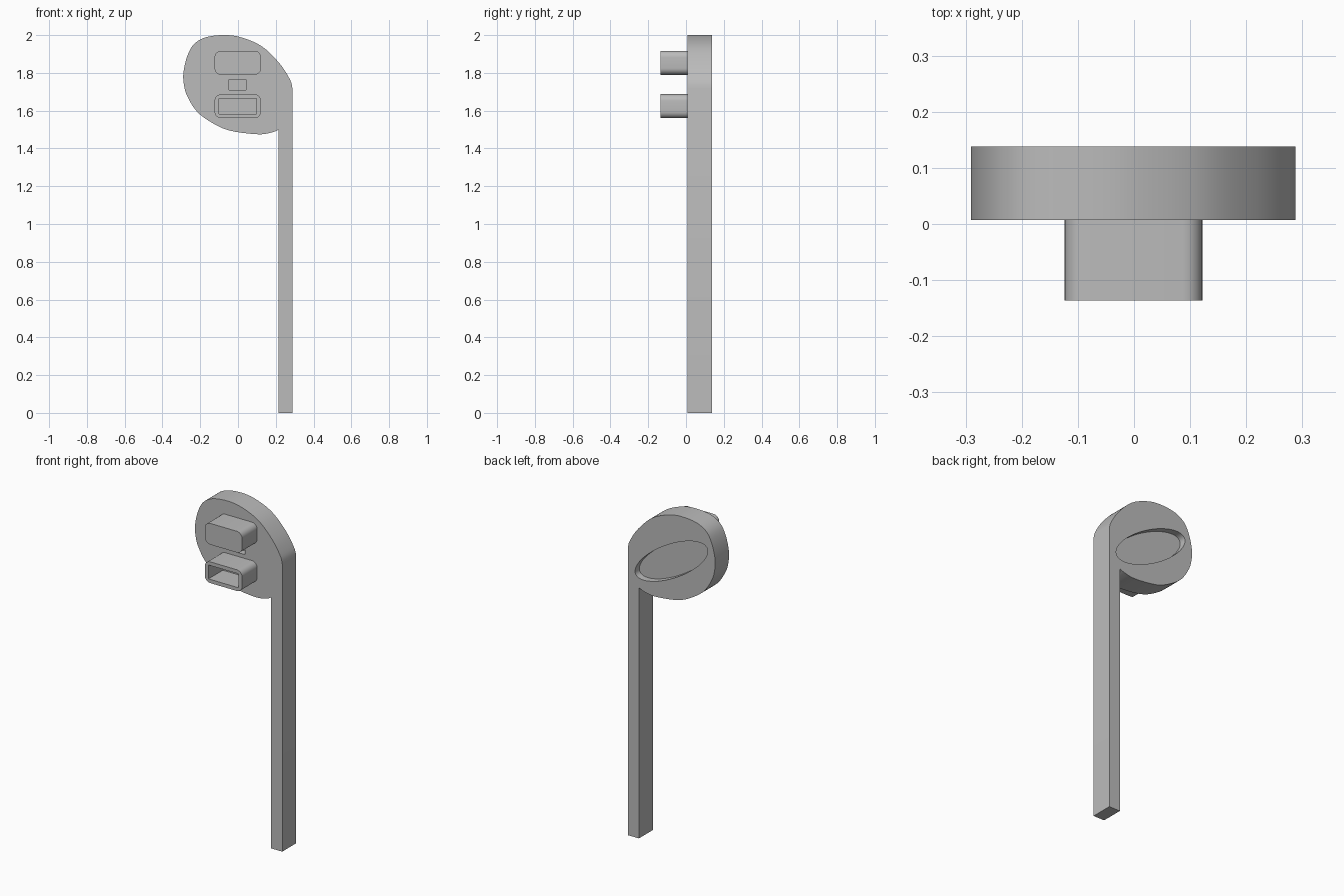
import bpy, bmesh, math
from mathutils import Vector

cube = bpy.data.objects.get("Cube")
if cube:
    bpy.data.objects.remove(cube, do_unlink=True)

GREY = (0.5, 0.5, 0.5, 1)
mat = bpy.data.materials.new("plain grey")
mat.use_nodes = True
mat.diffuse_color = GREY
mat.node_tree.nodes["Principled BSDF"].inputs["Base Color"].default_value = GREY

FRONT, BACK, TIP = 0.007, 0.138, -0.136   # y of body faces and prong tips


def prism(name, outline, y0, y1):
    """Extrude an x-z outline from y0 to y1."""
    bm = bmesh.new()
    face = bm.faces.new([bm.verts.new((x, y0, z)) for x, z in outline])
    top = bmesh.ops.extrude_face_region(bm, geom=[face])["geom"]
    moved = [v for v in top if isinstance(v, bmesh.types.BMVert)]
    bmesh.ops.translate(bm, verts=moved, vec=(0, y1 - y0, 0))
    bmesh.ops.recalc_face_normals(bm, faces=bm.faces)
    mesh = bpy.data.meshes.new(name)
    bm.to_mesh(mesh)
    bm.free()
    mesh.materials.append(mat)
    obj = bpy.data.objects.new(name, mesh)
    bpy.context.collection.objects.link(obj)
    return obj


def activate(obj):
    bpy.ops.object.select_all(action="DESELECT")
    obj.select_set(True)
    bpy.context.view_layer.objects.active = obj


def cut(obj, cutter):
    """Subtract the cutter and discard it."""
    mod = obj.modifiers.new("cut", "BOOLEAN")
    mod.operation, mod.solver, mod.object = "DIFFERENCE", "EXACT", cutter
    activate(obj)
    bpy.ops.object.modifier_apply(modifier=mod.name)
    bpy.data.objects.remove(cutter, do_unlink=True)


def rectangle(x0, x1, z0, z1, r=0.0, steps=6):
    """Rectangle outline, with rounded corners when r is given."""
    if not r:
        return [(x0, z0), (x1, z0), (x1, z1), (x0, z1)]
    centres = [(x1 - r, z1 - r), (x0 + r, z1 - r), (x0 + r, z0 + r), (x1 - r, z0 + r)]
    return [(cx + r * math.cos(a), cz + r * math.sin(a))
            for q, (cx, cz) in enumerate(centres)
            for a in [(q + i / steps) * math.pi / 2 for i in range(steps + 1)]]


def ellipse(cx, cz, a, b, tilt, n=64):
    c, s = math.cos(tilt), math.sin(tilt)
    pts = [(a * math.cos(t), b * math.sin(t)) for t in [2 * math.pi * i / n for i in range(n)]]
    return [(cx + u * c - v * s, cz + u * s + v * c) for u, v in pts]


def smooth_path(points, steps=5):
    """Catmull-Rom curve through the points."""
    p = [Vector(q) for q in [points[0], *points, points[-1]]]
    out = []
    for a, b, c, d in zip(p, p[1:], p[2:], p[3:]):
        for i in range(steps):
            t = i / steps
            out.append(tuple(0.5 * (2 * b + (c - a) * t + (2 * a - 5 * b + 4 * c - d) * t * t
                                    + (3 * b - a - 3 * c + d) * t ** 3)))
    return out + [points[-1]]


# Tilted oval head and its straight stem, in one flat slab
head = [(0.288, 1.72), (0.275, 1.765), (0.22, 1.85), (0.127, 1.94), (0.01, 1.99),
        (-0.085, 2.0), (-0.175, 1.987), (-0.235, 1.95), (-0.27, 1.885), (-0.289, 1.80),
        (-0.286, 1.737), (-0.268, 1.675), (-0.217, 1.595), (-0.138, 1.536),
        (-0.042, 1.494), (0.106, 1.475), (0.18, 1.485), (0.215, 1.5)]
body = prism("head_and_stem", smooth_path(head) + [(0.215, 0), (0.288, 0)], FRONT, BACK)

# Oval recess in the back and small slot in the front
cut(body, prism("recess_cutter", ellipse(0, 1.715, 0.275, 0.092, math.radians(-31)),
                BACK - 0.04, BACK + 0.1))
cut(body, prism("slot_cutter", rectangle(-0.048, 0.042, 1.71, 1.765), FRONT - 0.1, FRONT + 0.04))

# Solid upper prong and hollow lower prong
upper = prism("upper_prong", rectangle(-0.124, 0.122, 1.79, 1.917, 0.035), TIP, FRONT)
lower = prism("lower_prong", rectangle(-0.124, 0.122, 1.56, 1.687, 0.035), TIP, FRONT)
cut(lower, prism("socket_cutter", rectangle(-0.1, 0.097, 1.582, 1.665), TIP - 0.1, 0.0))

for obj in (body, upper, lower):
    activate(obj)
    bpy.ops.object.shade_smooth_by_angle(angle=math.radians(30))
